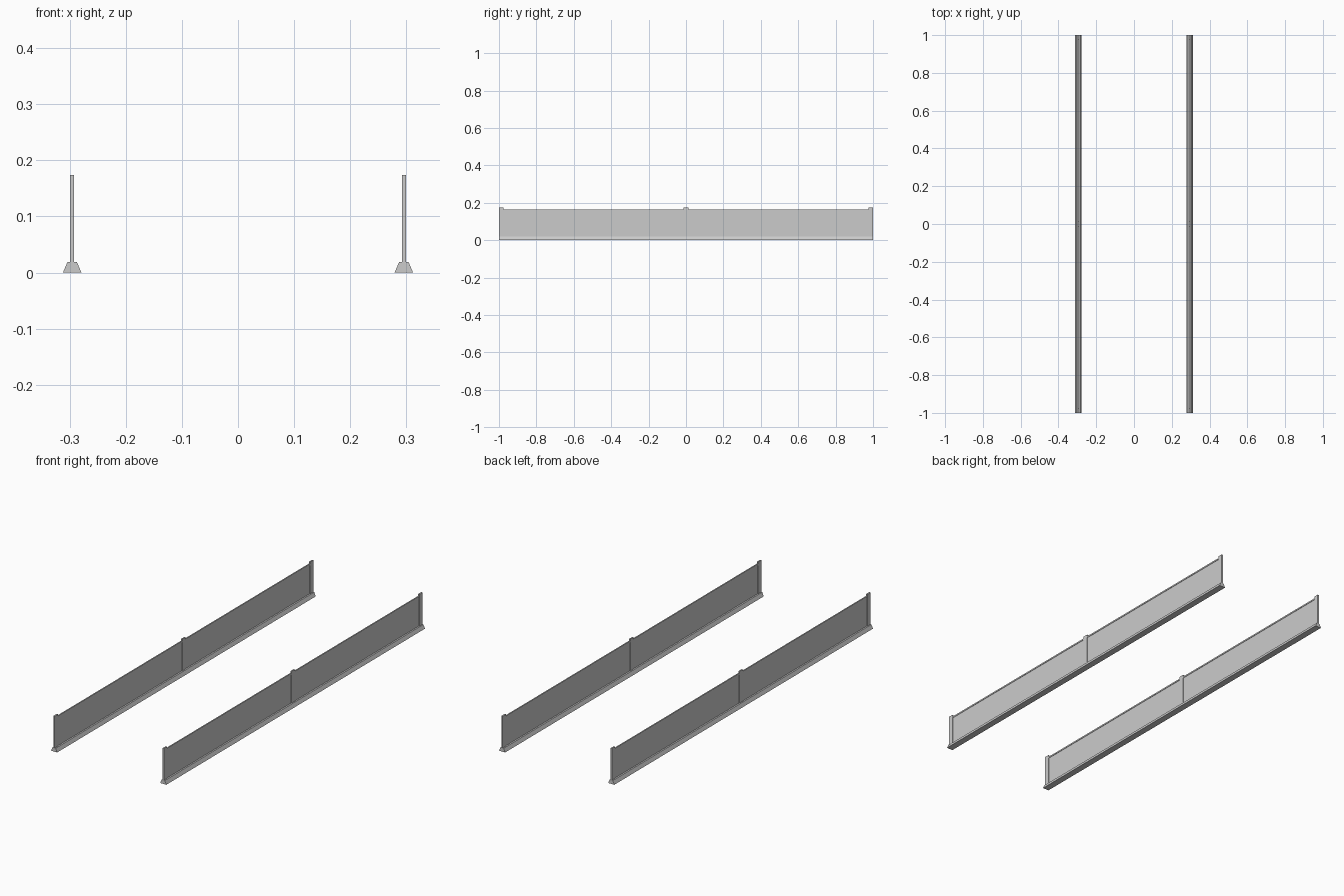
import bpy, bmesh

if "Cube" in bpy.data.objects:
    bpy.data.objects.remove(bpy.data.objects["Cube"])

CX = 0.2955  # distance of each barrier from the centre line


def prism(name, profile, y0, y1):
    """Extrude an x/z profile along y."""
    bm = bmesh.new()
    face = bm.faces.new([bm.verts.new((x, y0, z)) for x, z in profile])
    ext = bmesh.ops.extrude_face_region(bm, geom=[face])
    moved = [v for v in ext["geom"] if isinstance(v, bmesh.types.BMVert)]
    bmesh.ops.translate(bm, verts=moved, vec=(0, y1 - y0, 0))
    bmesh.ops.recalc_face_normals(bm, faces=bm.faces)
    mesh = bpy.data.meshes.new(name)
    bm.to_mesh(mesh)
    bm.free()
    obj = bpy.data.objects.new(name, mesh)
    bpy.context.collection.objects.link(obj)
    return obj


def bar(name, cx, width, z0, z1, y0, y1):
    h = width / 2
    return prism(name, [(cx - h, z0), (cx + h, z0), (cx + h, z1), (cx - h, z1)], y0, y1)


for side, cx in (("left", -CX), ("right", CX)):
    # sloped kerb along the ground
    prism(side + "_kerb", [(cx - 0.0165, 0), (cx + 0.0165, 0),
                           (cx + 0.0085, 0.0185), (cx - 0.0085, 0.0185)], -1, 1)
    # upright posts at the ends and middle
    for i, y in enumerate((-0.9875, 0, 0.9875)):
        bar(f"{side}_post_{i + 1}", cx, 0.007, 0.018, 0.174, y - 0.0125, y + 0.0125)
    # thin panels and the top rail between the posts
    for i, (y0, y1) in enumerate(((-0.975, -0.0125), (0.0125, 0.975))):
        bar(f"{side}_panel_{i + 1}", cx, 0.002, 0.018, 0.16, y0, y1)
        bar(f"{side}_top_rail_{i + 1}", cx, 0.006, 0.158, 0.165, y0, y1)
